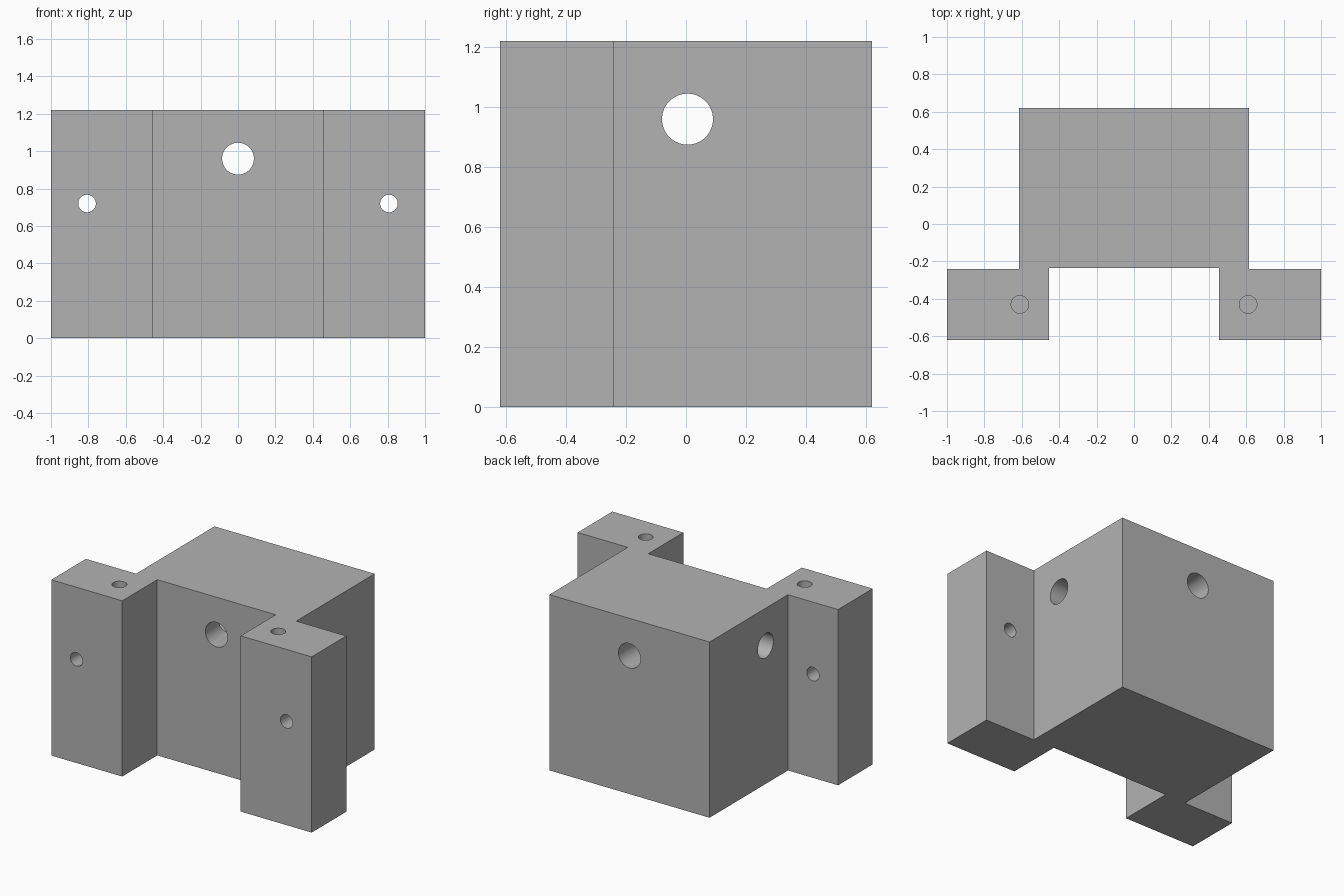
import bpy
import bmesh
from math import pi, radians

# Start without the default cube
cube = bpy.data.objects.get("Cube")
if cube:
    bpy.data.objects.remove(cube, do_unlink=True)

HEIGHT = 1.22

grey = bpy.data.materials.new("plain grey")
grey.use_nodes = True
colour = (0.45, 0.45, 0.45, 1)
grey.diffuse_color = colour
grey.node_tree.nodes["Principled BSDF"].inputs["Base Color"].default_value = colour

# Block with two front lugs: half outline, mirrored and extruded upward
half = [(0.455, -0.236), (0.455, -0.62), (1, -0.62),
        (1, -0.24), (0.615, -0.24), (0.615, 0.62)]
outline = half + [(-x, y) for x, y in reversed(half)]

bm = bmesh.new()
base = bm.faces.new([bm.verts.new((x, y, 0)) for x, y in outline])
top = bmesh.ops.extrude_face_region(bm, geom=[base])["geom"]
bmesh.ops.translate(bm, vec=(0, 0, HEIGHT),
                    verts=[v for v in top if isinstance(v, bmesh.types.BMVert)])
bmesh.ops.recalc_face_normals(bm, faces=bm.faces[:])
mesh = bpy.data.meshes.new("mounting_block")
bm.to_mesh(mesh)
bm.free()
block = bpy.data.objects.new("mounting_block", mesh)
bpy.context.collection.objects.link(block)
mesh.materials.append(grey)


def drill(name, radius, centre, length, rotation=(0, 0, 0)):
    """Cut a round hole through the block with a hidden cylinder."""
    bpy.ops.mesh.primitive_cylinder_add(vertices=64, radius=radius, depth=length,
                                        location=centre, rotation=rotation)
    cutter = bpy.context.object
    cutter.name = name
    cutter.data.materials.append(grey)
    cutter.hide_render = True
    cut = block.modifiers.new(name, 'BOOLEAN')
    cut.operation = 'DIFFERENCE'
    cut.solver = 'EXACT'
    cut.object = cutter
    bpy.context.view_layer.objects.active = block
    bpy.ops.object.modifier_apply(modifier=name)
    bpy.data.objects.remove(cutter, do_unlink=True)


# Crossing main bores
drill("long_bore", 0.085, (0, 0.2, 0.96), 2, (pi / 2, 0, 0))
drill("cross_bore", 0.085, (0, 0.005, 0.96), 3, (0, pi / 2, 0))

# Lug holes: through from the front, blind from the top
BLIND = 0.4
for side, x in (("left", 1), ("right", -1)):
    drill(side + "_lug_hole", 0.047, (x * 0.807, -0.43, 0.72), 1, (pi / 2, 0, 0))
    drill(side + "_top_hole", 0.047, (x * 0.61, -0.43, HEIGHT), 2 * BLIND)

# Smooth bores, sharp edges
bpy.ops.object.select_all(action='DESELECT')
block.select_set(True)
bpy.context.view_layer.objects.active = block
bpy.ops.object.shade_smooth_by_angle(angle=radians(30))
